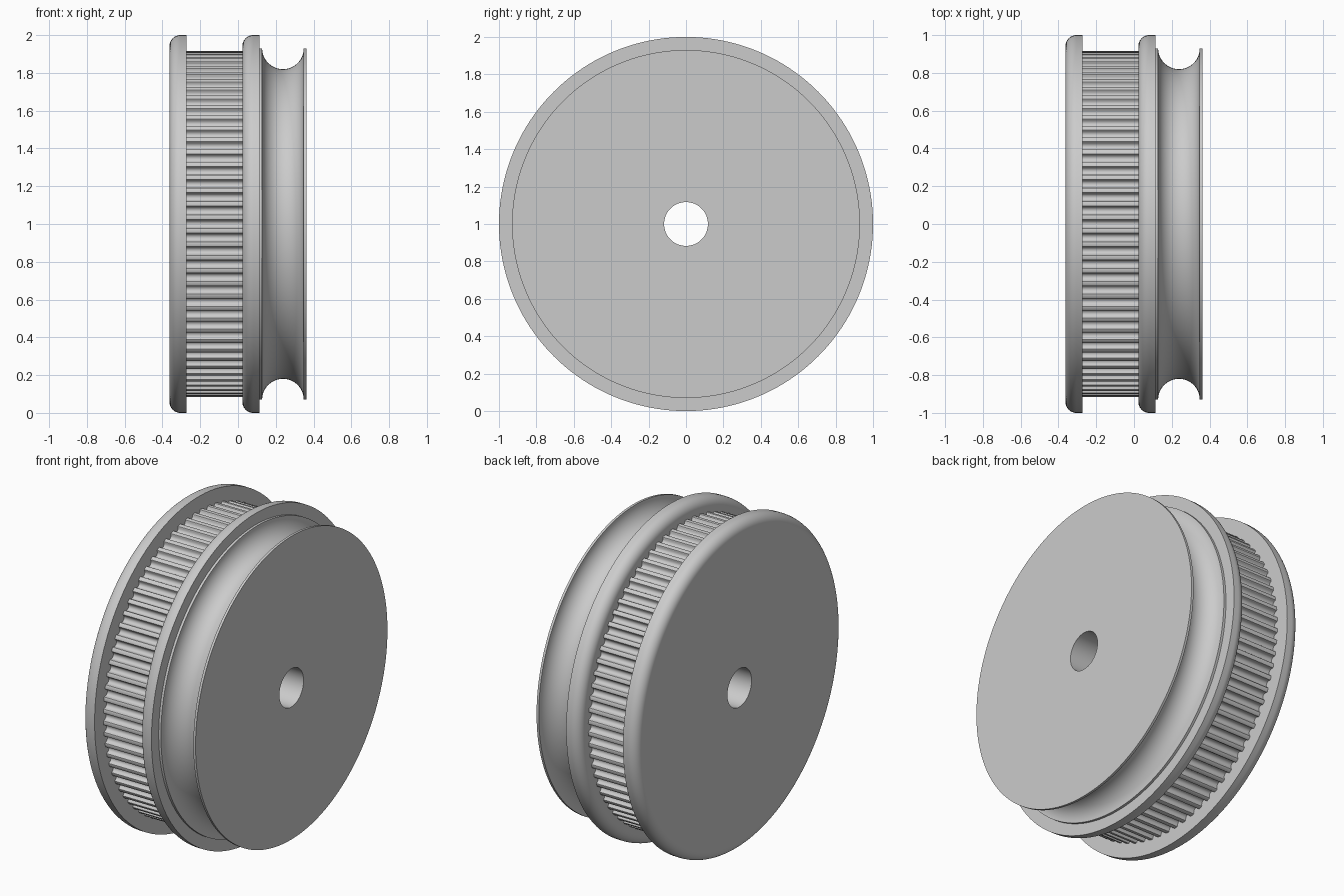
import bpy, bmesh, math

cube = bpy.data.objects.get("Cube")
if cube:
    bpy.data.objects.remove(cube)

BORE = 0.117      # shaft hole radius
SEGMENTS = 160
TEETH = 80
LEFT, RIGHT = -0.363, 0.363
FLANGE = 0.09     # flange thickness
BELT_END = 0.023
FLANGE_END = BELT_END + FLANGE

grey = bpy.data.materials.new("machined_grey")
grey.use_nodes = True
grey.diffuse_color = (0.6, 0.6, 0.6, 1)
grey.node_tree.nodes["Principled BSDF"].inputs["Base Color"].default_value = (0.6, 0.6, 0.6, 1)


def circle(radius, count=SEGMENTS):
    return [(radius, math.tau * i / count) for i in range(count)]


def loft(name, rings):
    """Join rings of (radius, angle) around the x axis into a closed ring solid."""
    bm = bmesh.new()
    rows = [[bm.verts.new((x, r * math.sin(a), 1 + r * math.cos(a))) for r, a in ring]
            for x, ring in rings]
    for k, row in enumerate(rows):
        other = rows[(k + 1) % len(rows)]
        n = len(row)
        for i in range(n):
            j = (i + 1) % n
            bm.faces.new((row[i], row[j], other[j], other[i]))
    bmesh.ops.recalc_face_normals(bm, faces=bm.faces)
    mesh = bpy.data.meshes.new(name)
    bm.to_mesh(mesh)
    bm.free()
    mesh.materials.append(grey)
    obj = bpy.data.objects.new(name, mesh)
    bpy.context.collection.objects.link(obj)
    bpy.ops.object.select_all(action="DESELECT")
    obj.select_set(True)
    bpy.context.view_layer.objects.active = obj
    bpy.ops.object.shade_smooth_by_angle(angle=math.radians(30))
    return obj


def lathe(name, profile):
    return loft(name, [(x, circle(r)) for x, r in profile])


def arc(cx, cr, radius, start, end, steps):
    """Arc points (x, r) around a centre, angles in degrees."""
    angles = [math.radians(start + (end - start) * i / steps) for i in range(steps + 1)]
    return [(cx + radius * math.cos(a), cr + radius * math.sin(a)) for a in angles]


def flange(name, x):
    edge = 0.058
    rounded = arc(x + edge, 1 - edge, edge, 180, 90, 10)
    lathe(name, [(x, BORE)] + rounded + [(x + FLANGE, 1), (x + FLANGE, BORE)])


# Two belt flanges, each rounded on the left-hand side of the axis
flange("outer_flange", LEFT)
flange("middle_flange", BELT_END)

# Toothed belt drum: half of one rounded groove as (half width, depth), mirrored
groove = [(.0271, 0), (.0235, .0014), (.0217, .0047), (.0210, .0087), (.0199, .0125),
          (.0183, .0161), (.0164, .0196), (.0130, .0231), (.0090, .0257), (.0046, .0272)]
drum_radius = 0.915
section = [(-w, d) for w, d in groove] + [(0, .0277)] + [(w, d) for w, d in reversed(groove)]
outline = [(drum_radius - d, math.tau * t / TEETH + w / drum_radius)
           for t in range(TEETH) for w, d in section]
inner = [(BORE, a) for r, a in outline]
drum_start = LEFT + FLANGE
loft("toothed_drum", [(drum_start, inner), (drum_start, outline),
                      (BELT_END, outline), (BELT_END, inner)])

# Cord wheel with a half-round groove
rim = 0.93
middle = (FLANGE_END + RIGHT) / 2
cord_groove = arc(middle, rim, 0.11, 180, 360, 32)
lathe("cord_wheel", [(FLANGE_END, BORE), (FLANGE_END, rim)] + cord_groove
      + [(RIGHT, rim), (RIGHT, BORE)])
